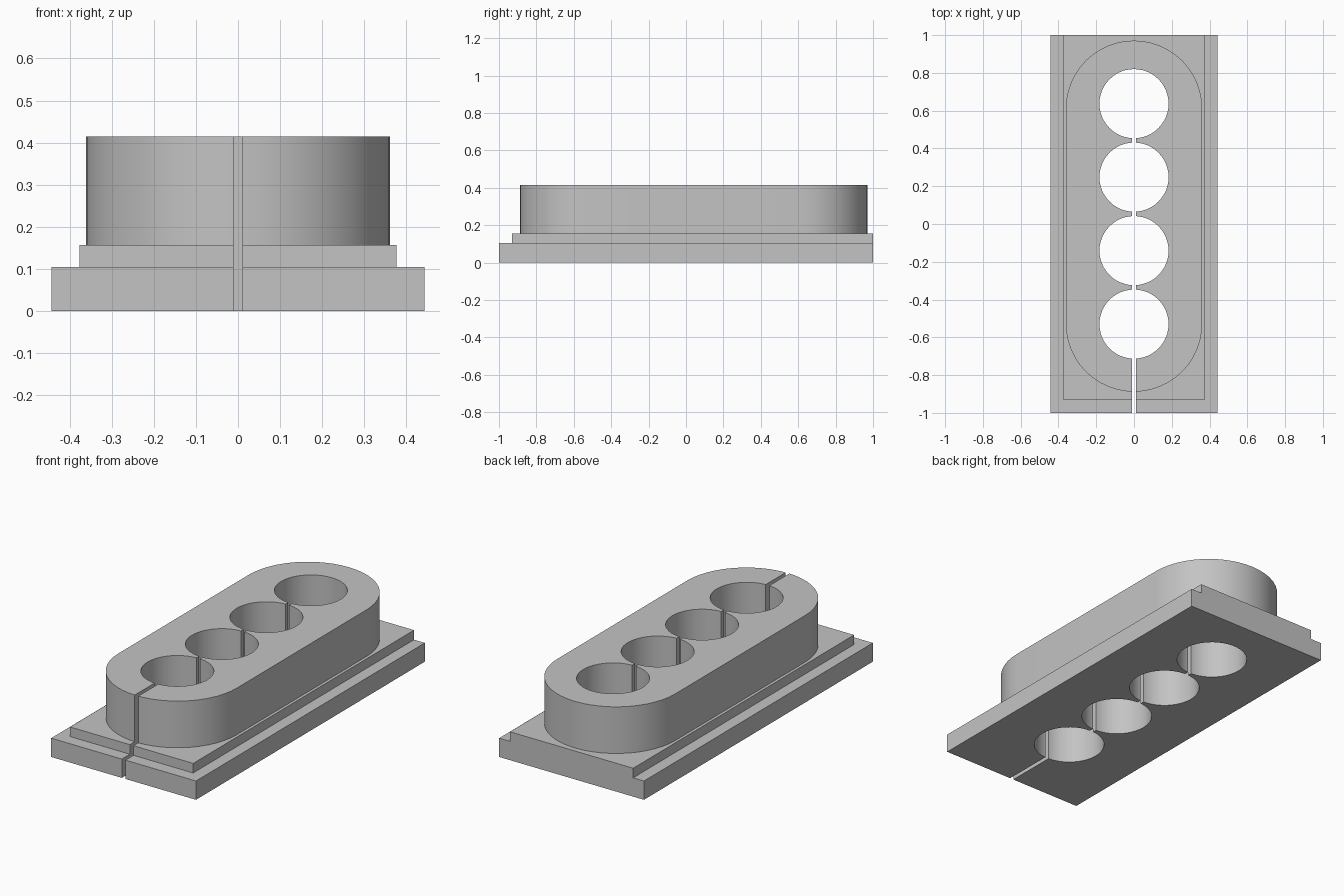
import bpy
import bmesh
from math import cos, sin, pi, radians

if "Cube" in bpy.data.objects:
    bpy.data.objects.remove(bpy.data.objects["Cube"], do_unlink=True)

grey = bpy.data.materials.new("plain grey")
grey.use_nodes = True
colour = (0.55, 0.55, 0.55, 1)
grey.diffuse_color = colour
grey.node_tree.nodes["Principled BSDF"].inputs["Base Color"].default_value = colour


def prism(name, outline, bottom, top):
    """Extrude a flat outline upwards into a solid."""
    bm = bmesh.new()
    face = bm.faces.new([bm.verts.new((x, y, bottom)) for x, y in outline])
    result = bmesh.ops.extrude_face_region(bm, geom=[face])
    raised = [v for v in result["geom"] if isinstance(v, bmesh.types.BMVert)]
    bmesh.ops.translate(bm, verts=raised, vec=(0, 0, top - bottom))
    bmesh.ops.recalc_face_normals(bm, faces=bm.faces)
    mesh = bpy.data.meshes.new(name)
    bm.to_mesh(mesh)
    bm.free()
    mesh.materials.append(grey)
    obj = bpy.data.objects.new(name, mesh)
    bpy.context.collection.objects.link(obj)
    return obj


def rectangle(half_width, front, back):
    return [(-half_width, front), (half_width, front),
            (half_width, back), (-half_width, back)]


def arc(centre_y, radius, start, sweep, steps):
    return [(radius * cos(start + sweep * i / steps),
             centre_y + radius * sin(start + sweep * i / steps))
            for i in range(steps + 1)]


def combine(target, helper, operation):
    """Apply a boolean and discard the helper solid."""
    mod = target.modifiers.new(operation, "BOOLEAN")
    mod.operation = operation
    mod.solver = "EXACT"
    mod.object = helper
    helper.hide_render = True
    bpy.context.view_layer.objects.active = target
    bpy.ops.object.modifier_apply(modifier=mod.name)
    bpy.data.objects.remove(helper, do_unlink=True)


# Stepped base plate with a raised round-ended block
holder = prism("holder_block", rectangle(0.443, -1, 1), 0, 0.104)
step = prism("base_step", rectangle(0.377, -0.93, 1), 0.05, 0.157)
combine(holder, step, "UNION")
ends = arc(0.61, 0.361, 0, pi, 24) + arc(-0.527, 0.361, pi, pi, 24)
combine(holder, prism("raised_block", ends, 0.12, 0.415), "UNION")

# Four through holes in a row
for i in range(4):
    circle = arc(-0.53 + 0.389 * i, 0.183, 0, 2 * pi, 48)[:-1]
    combine(holder, prism("hole_cutter", circle, -0.1, 0.6), "DIFFERENCE")

# Narrow slot linking the holes to the front edge
slot = prism("slot_cutter", rectangle(0.011, -1.1, 0.6), -0.1, 0.6)
combine(holder, slot, "DIFFERENCE")

bpy.ops.object.select_all(action="DESELECT")
holder.select_set(True)
bpy.context.view_layer.objects.active = holder
bpy.ops.object.shade_smooth_by_angle(angle=radians(30))
